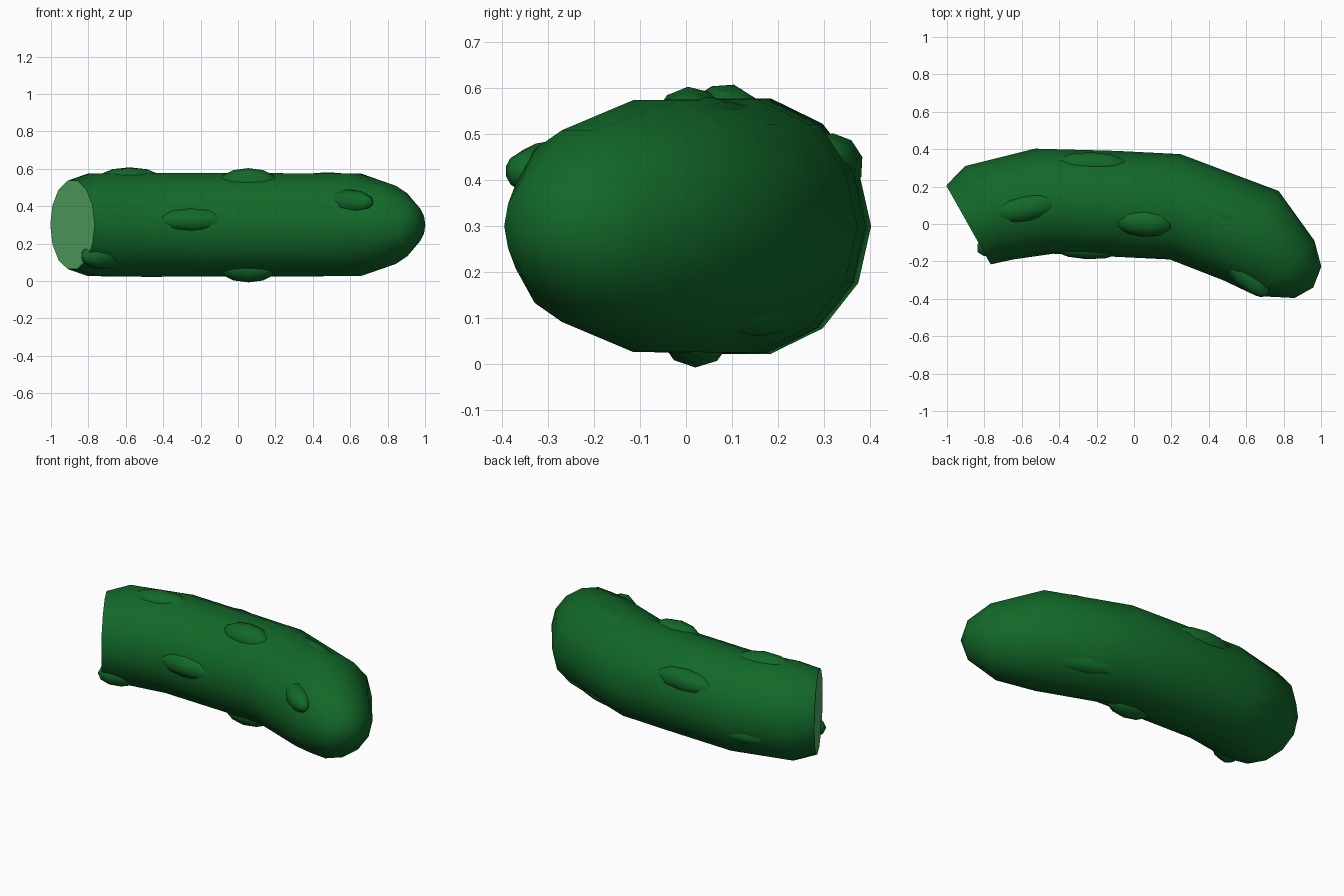
import bpy, bmesh, math
from mathutils import Vector, Matrix

if "Cube" in bpy.data.objects:
    bpy.data.objects.remove(bpy.data.objects["Cube"])


def material(name, color):
    m = bpy.data.materials.new(name)
    m.diffuse_color = (*color, 1)
    m.use_nodes = True
    m.node_tree.nodes["Principled BSDF"].inputs["Base Color"].default_value = m.diffuse_color
    return m


skin = material("skin_green", (0.006, 0.14, 0.022))
flesh = material("flesh_green", (0.10, 0.42, 0.14))
SIDES = 14

# Curved body: ring centre x, y, radius, tangent x, y
rings = [
    (-0.885, -0.005, 0.242, 0.87, 0.49),
    (-0.775, 0.06, 0.281, 0.89, 0.46),
    (-0.48, 0.122, 0.285, 0.985, 0.17),
    (-0.10, 0.108, 0.283, 1.0, -0.02),
    (0.22, 0.092, 0.283, 0.995, -0.10),
    (0.625, -0.062, 0.281, 0.85, -0.53),
    (0.81, -0.237, 0.214, 0.69, -0.72),
    (0.93, -0.312, 0.110, 0.76, -0.65),
]
bm = bmesh.new()
loops = []
for x, y, r, tx, ty in rings:
    t = Vector((tx, ty, 0)).normalized()
    side = Vector((-t.y, t.x, 0))
    loops.append([bm.verts.new(Vector((x, y, 0.3)) + side * r * math.cos(a)
                               + Vector((0, 0, r * math.sin(a))))
                  for a in (2 * math.pi * i / SIDES for i in range(SIDES))])
for a, b in zip(loops, loops[1:]):
    for i in range(SIDES):
        j = (i + 1) % SIDES
        bm.faces.new((a[i], a[j], b[j], b[i]))
tip = bm.verts.new((0.958, -0.34, 0.3))
for i in range(SIDES):
    bm.faces.new((loops[-1][i], loops[-1][(i + 1) % SIDES], tip))
# Pale cut end
cut = bm.faces.new(loops[0])
cut.material_index = 1
bmesh.ops.recalc_face_normals(bm, faces=bm.faces)
for f in bm.faces:
    f.smooth = f is not cut
for e in cut.edges:
    e.smooth = False
me = bpy.data.meshes.new("pickle_body")
bm.to_mesh(me)
bm.free()
me.materials.append(skin)
me.materials.append(flesh)
bpy.context.collection.objects.link(bpy.data.objects.new("pickle_body", me))


# Long low bumps, set on the body by path position and angle around it
def bump(n, x, deg, length, width=0.07, rise=0.028):
    k = max(i for i in range(len(rings) - 1) if rings[i][0] <= x)
    a, b = rings[k], rings[k + 1]
    f = (x - a[0]) / (b[0] - a[0])
    _, y, r, _, _ = [p + (q - p) * f for p, q in zip(a, b)]
    t = Vector((b[0] - a[0], b[1] - a[1], 0)).normalized()
    ang = math.radians(deg)
    out = Vector((-t.y, t.x, 0)) * math.cos(ang) + Vector((0, 0, math.sin(ang)))
    loc = Vector((x, y, 0.3)) + out * (r * 0.975 + rise - width)
    rot = Matrix((out, t.cross(out), t)).transposed().to_4x4()
    mat = (Matrix.Translation(loc) @ rot
           @ Matrix.Diagonal((width, width, length, 1)))
    bm = bmesh.new()
    bmesh.ops.create_uvsphere(bm, u_segments=10, v_segments=6, radius=1, matrix=mat)
    for face in bm.faces:
        face.smooth = True
    me = bpy.data.meshes.new(f"bump_{n}")
    bm.to_mesh(me)
    bm.free()
    me.materials.append(skin)
    bpy.context.collection.objects.link(bpy.data.objects.new(f"bump_{n}", me))


# path x, angle (0 back, 90 top, 180 front, 270 below), half length
spots = [
    (-0.58, 94, 0.19, 0.08, 0.034), (0.06, 112, 0.16, 0.08, 0.045),
    (0.06, 251, 0.16, 0.08, 0.045), (0.46, 75, 0.27, 0.07, 0.014),
    (0.42, 308, 0.27, 0.07, 0.014), (-0.24, 174, 0.20, 0.07, 0.028),
    (-0.23, 33, 0.20, 0.07, 0.036), (0.71, 145, 0.17, 0.07, 0.034),
    (-0.80, 228, 0.13, 0.07, 0.03), (-0.57, 338, 0.2, 0.07, 0.012),
]
for n, s in enumerate(spots):
    bump(n + 1, *s)
